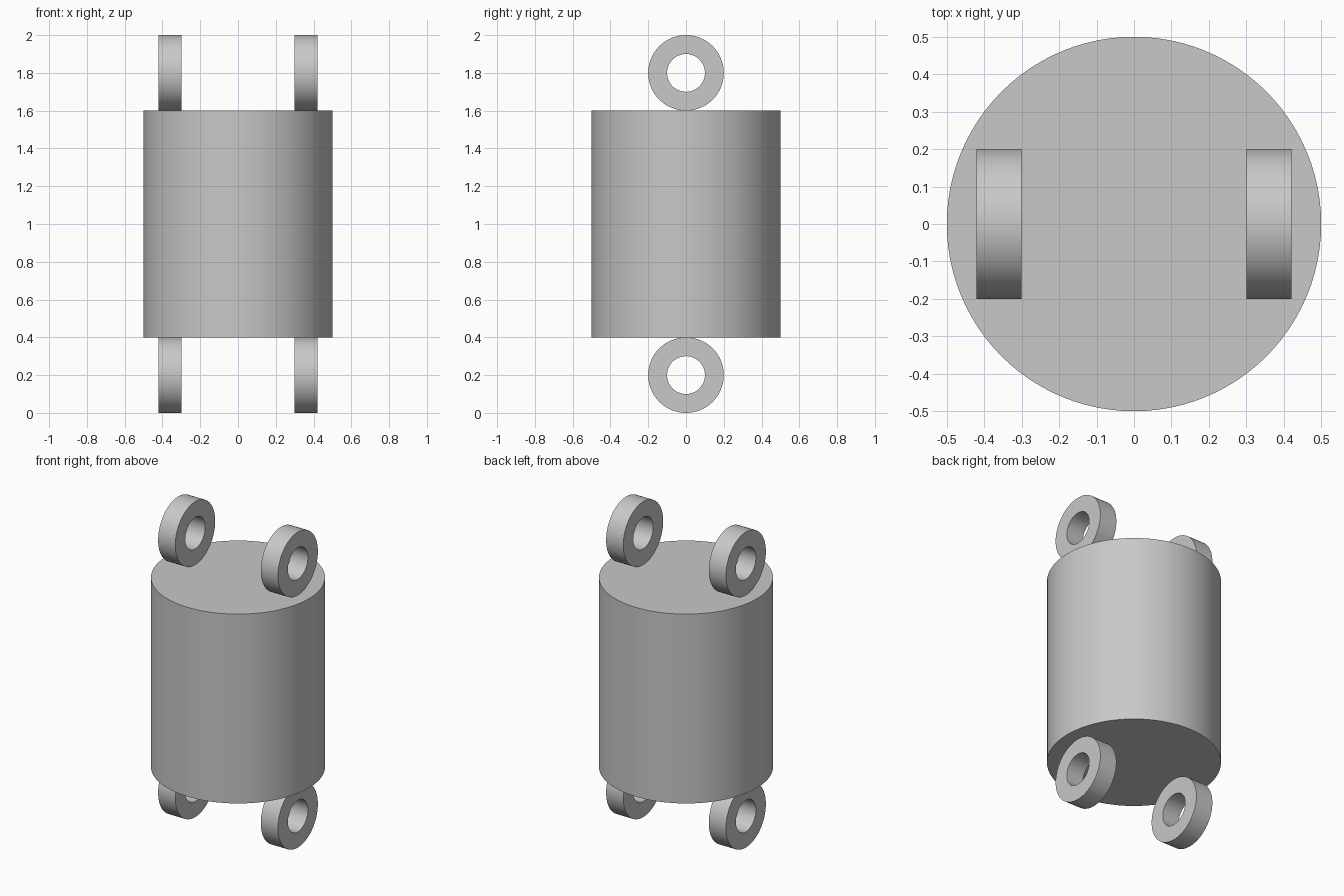
import bpy
import bmesh
import math
from mathutils import Matrix, Vector

cube = bpy.data.objects.get("Cube")
if cube:
    bpy.data.objects.remove(cube, do_unlink=True)

SEGMENTS = 96

# Single grey material
grey = bpy.data.materials.new("light grey")
grey.use_nodes = True
colour = (0.58, 0.58, 0.58, 1)
grey.diffuse_color = colour
grey.node_tree.nodes["Principled BSDF"].inputs["Base Color"].default_value = colour


def finish(obj):
    """Assign the material and smooth the curved faces, keeping rims sharp."""
    obj.data.materials.append(grey)
    bpy.ops.object.select_all(action="DESELECT")
    obj.select_set(True)
    bpy.context.view_layer.objects.active = obj
    bpy.ops.object.shade_smooth_by_angle(angle=math.radians(30))


def add_ring(name, centre, outer, inner, width):
    """Spin a rectangular section around the x axis."""
    bm = bmesh.new()
    section = [(-width / 2, inner), (width / 2, inner),
               (width / 2, outer), (-width / 2, outer)]
    verts = [bm.verts.new((x, 0, r)) for x, r in section]
    edges = [bm.edges.new((verts[i], verts[(i + 1) % 4])) for i in range(4)]
    bmesh.ops.spin(bm, geom=verts + edges, cent=(0, 0, 0), axis=(1, 0, 0),
                   angle=math.tau, steps=SEGMENTS, use_merge=True)
    bmesh.ops.remove_doubles(bm, verts=bm.verts, dist=0.0001)
    bmesh.ops.recalc_face_normals(bm, faces=bm.faces)
    mesh = bpy.data.meshes.new(name)
    bm.to_mesh(mesh)
    bm.free()
    obj = bpy.data.objects.new(name, mesh)
    obj.location = centre
    bpy.context.collection.objects.link(obj)
    finish(obj)


# Cylindrical body
bpy.ops.mesh.primitive_cylinder_add(vertices=SEGMENTS, radius=0.5, depth=1.2,
                                    location=(0, 0, 1))
body = bpy.context.object
body.name = "body"
finish(body)

# Four lug rings, a pair above and a pair below the body
for level, z in (("upper", 1.8), ("lower", 0.2)):
    for side, x in (("left", 0.36), ("right", -0.36)):
        add_ring(f"{level}_{side}_ring", (x, 0, z), outer=0.2, inner=0.1, width=0.12)
